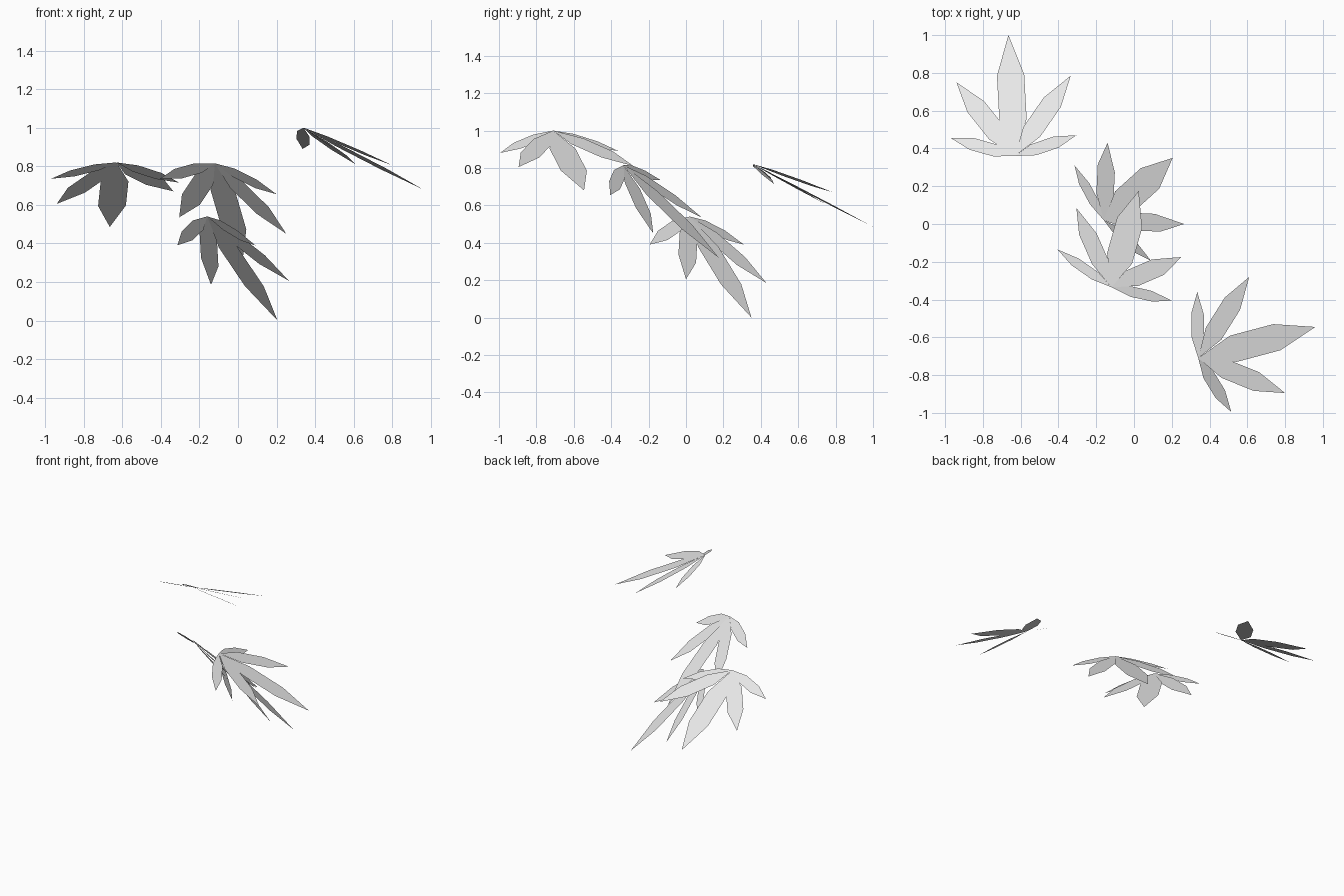
import bpy
import bmesh
from mathutils import Vector

cube = bpy.data.objects.get("Cube")
if cube:
    bpy.data.objects.remove(cube, do_unlink=True)

# Single leaf colour
grey = bpy.data.materials.new("leaf_grey")
grey.use_nodes = True
grey.diffuse_color = (0.8, 0.8, 0.8, 1)
grey.node_tree.nodes["Principled BSDF"].inputs["Base Color"].default_value = grey.diffuse_color

# Leaflet outline: (fraction of length, half width relative to length)
OUTLINE = [(0, 0), (0.30, 0.1), (0.67, 0.1), (1, 0), (0.67, -0.1), (0.30, -0.1)]


def add_leaflet(bm, base, tip, normal):
    """Flat six-sided leaflet running from base to tip, lying along the cluster."""
    along = tip - base
    side = normal.cross(along).normalized() * along.length
    bm.faces.new([bm.verts.new(base + along * t + side * w) for t, w in OUTLINE])


def add_cluster(name, base, tips):
    """Fan of five leaflets sharing one stem point."""
    base = Vector(base)
    tips = [Vector(t) for t in tips]
    across = (tips[4] - tips[0]) + (tips[3] - tips[1])
    normal = across.cross(tips[2] - base).normalized()
    bm = bmesh.new()
    for tip in tips:
        add_leaflet(bm, base, tip, normal)
    mesh = bpy.data.meshes.new(name)
    bm.to_mesh(mesh)
    bm.free()
    mesh.materials.append(grey)
    bpy.context.collection.objects.link(bpy.data.objects.new(name, mesh))


# Each fan: stem point, then leaflet tips from its left to its right
add_cluster("back_leaf_fan", (-0.63, 0.36, 0.82), [
    (-0.97, 0.455, 0.735), (-0.94, 0.75, 0.605), (-0.665, 1.0, 0.485),
    (-0.335, 0.785, 0.67), (-0.305, 0.47, 0.715)])
add_cluster("upper_middle_leaf_fan", (-0.12, -0.335, 0.815), [
    (-0.405, -0.135, 0.735), (-0.305, 0.085, 0.535), (0.025, 0.175, 0.32),
    (0.25, -0.175, 0.45), (0.2, -0.405, 0.655)])
add_cluster("lower_middle_leaf_fan", (-0.16, 0.02, 0.54), [
    (-0.315, 0.31, 0.39), (-0.14, 0.43, 0.185), (0.205, 0.35, 0),
    (0.265, 0, 0.205), (0.09, -0.195, 0.39)])
add_cluster("front_leaf_fan", (0.34, -0.71, 1.0), [
    (0.335, -0.36, 0.89), (0.61, -0.28, 0.81), (0.96, -0.545, 0.68),
    (0.8, -0.895, 0.805), (0.515, -0.995, 0.88)])
